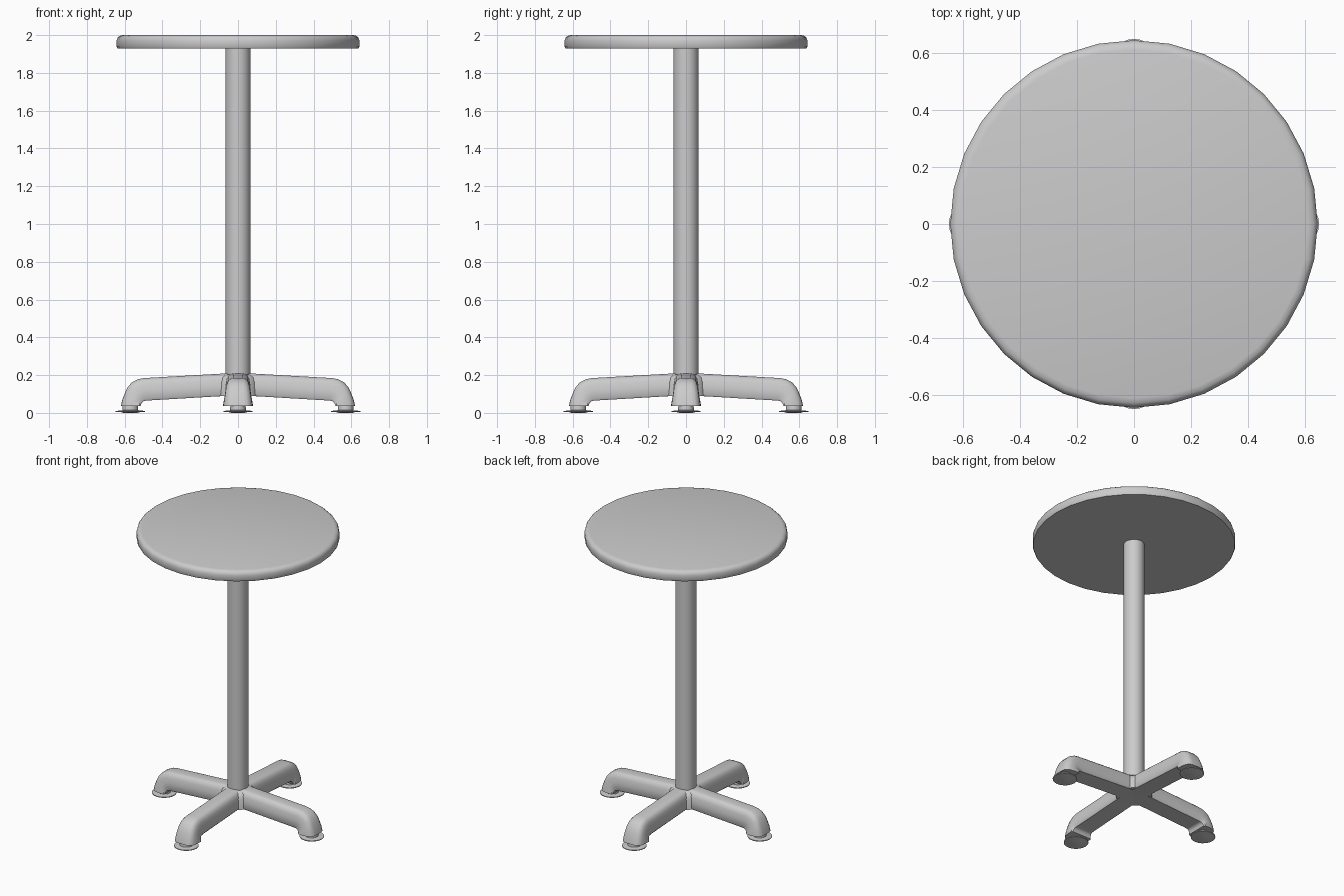
import bpy, bmesh, math
from mathutils import Matrix, Vector

if "Cube" in bpy.data.objects:
    bpy.data.objects.remove(bpy.data.objects["Cube"])


def finish(name, bm, angle=40):
    bmesh.ops.recalc_face_normals(bm, faces=bm.faces)
    me = bpy.data.meshes.new(name)
    bm.to_mesh(me)
    bm.free()
    ob = bpy.data.objects.new(name, me)
    bpy.context.collection.objects.link(ob)
    bpy.ops.object.select_all(action='DESELECT')
    ob.select_set(True)
    bpy.context.view_layer.objects.active = ob
    bpy.ops.object.shade_smooth_by_angle(angle=math.radians(angle))
    return ob


def loft(bm, rings):
    # skin closed rings of points and cap both ends
    vs = [[bm.verts.new(p) for p in r] for r in rings]
    n = len(vs[0])
    for a, b in zip(vs, vs[1:]):
        for i in range(n):
            j = (i + 1) % n
            bm.faces.new((a[i], a[j], b[j], b[i]))
    bm.faces.new(vs[0])
    bm.faces.new(vs[-1])


def turned(name, profile, segs, centre=(0, 0), phase=0.0, angle=40):
    # rings of (radius, height) around a vertical axis
    bm = bmesh.new()
    loft(bm, [[(centre[0] + r * math.cos(phase + 2 * math.pi * i / segs),
                centre[1] + r * math.sin(phase + 2 * math.pi * i / segs), z)
               for i in range(segs)] for r, z in profile])
    return finish(name, bm, angle)


# round top with softened upper edge
turned("table_top", [(0.638, 1.93), (0.643, 1.94), (0.643, 1.972), (0.638, 1.987),
                     (0.627, 1.996), (0.61, 2.0)], 32)

# column and base hub
turned("column", [(0.066, 0.15), (0.066, 1.932)], 32)
turned("base_hub", [(0.122, 0.09), (0.116, 0.16), (0.105, 0.187), (0.085, 0.203)],
       8, phase=math.pi / 8, angle=60)

# leg stations: top x, z, bottom x, z, half width
STATIONS = [(0.00, 0.211, 0.00, 0.090, 0.068), (0.10, 0.207, 0.10, 0.088, 0.068),
            (0.50, 0.184, 0.470, 0.066, 0.068), (0.53, 0.178, 0.482, 0.065, 0.069),
            (0.56, 0.163, 0.494, 0.064, 0.070), (0.583, 0.138, 0.503, 0.060, 0.072),
            (0.597, 0.110, 0.510, 0.052, 0.075), (0.612, 0.072, 0.513, 0.045, 0.078),
            (0.620, 0.036, 0.516, 0.036, 0.080)]
# half section: width factor, height fraction from bottom to top
HALF = [(0.90, 0.0), (1.0, 0.08), (0.97, 0.45), (0.90, 0.72), (0.78, 0.88),
        (0.60, 0.97), (0.38, 1.0)]
SECTION = HALF + [(-w, h) for w, h in reversed(HALF)]

for k, side in enumerate(("right", "back", "left", "front")):
    rot = Matrix.Rotation(k * math.pi / 2, 4, 'Z')
    bm = bmesh.new()
    loft(bm, [[rot @ Vector((bx + (tx - bx) * h, hw * w, bz + (tz - bz) * h))
               for w, h in SECTION] for tx, tz, bx, bz, hw in STATIONS])
    finish(side + "_leg", bm, 45)
    # levelling foot: stem, thin flange and glide
    c = rot @ Vector((0.57, 0, 0))
    turned(side + "_foot", [(0.035, 0.0), (0.05, 0.004), (0.078, 0.005), (0.078, 0.010),
                            (0.042, 0.014), (0.040, 0.045)], 20, (c.x, c.y))
